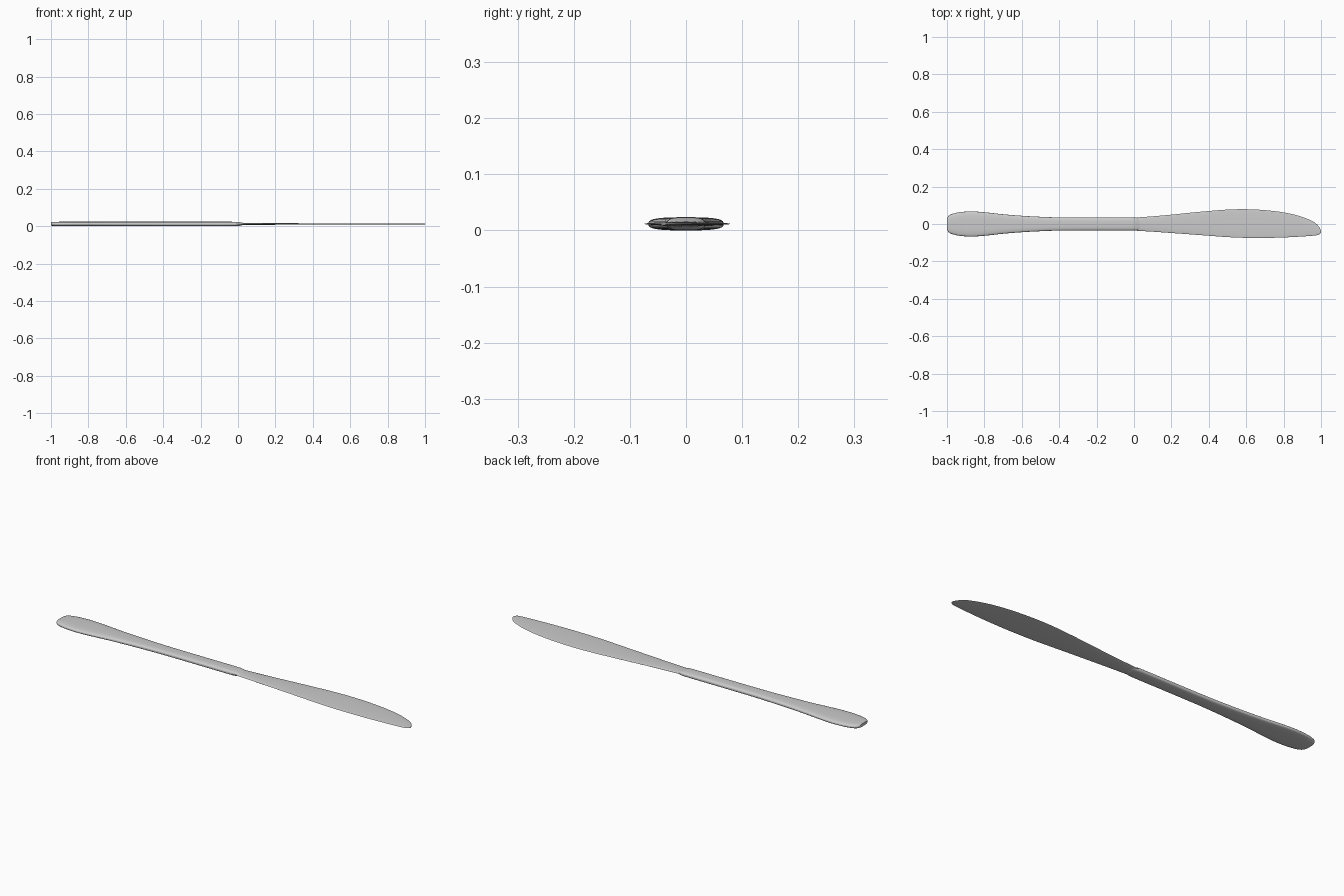
import bpy, bmesh, math

if "Cube" in bpy.data.objects:
    bpy.data.objects.remove(bpy.data.objects["Cube"])

ZC = 0.0118   # mid-plane height of the knife
SIDES = 32


def smooth_stations(pts, steps):
    """Catmull-Rom style resampling of (x, y_low, y_high, half_thickness)."""
    n = len(pts)

    def slope(i, k):
        a, b = pts[max(i - 1, 0)], pts[min(i + 1, n - 1)]
        return (b[k] - a[k]) / (b[0] - a[0])

    out = []
    for i in range(n - 1):
        p, q = pts[i], pts[i + 1]
        d = q[0] - p[0]
        for s in range(steps):
            t = s / steps
            row = [p[0] + d * t]
            for k in (1, 2, 3):
                row.append((2*t**3 - 3*t**2 + 1) * p[k] + (t**3 - 2*t**2 + t) * d * slope(i, k)
                           + (3*t**2 - 2*t**3) * q[k] + (t**3 - t**2) * d * slope(i + 1, k))
            out.append(row)
    out.append(list(pts[-1]))
    return out


def loft(name, pts, power, steps=5):
    """Skin superellipse sections along x and cap both ends."""
    bm = bmesh.new()
    rings = []
    for x, lo, hi, h in smooth_stations(pts, steps):
        ring = []
        for j in range(SIDES):
            a = 2 * math.pi * j / SIDES
            c, s = math.cos(a), math.sin(a)
            y = (lo + hi) / 2 + (hi - lo) / 2 * math.copysign(abs(c) ** (2 / power), c)
            z = ZC + h * math.copysign(abs(s) ** (2 / power), s)
            ring.append(bm.verts.new((x, y, z)))
        rings.append(ring)
    for a, b in zip(rings, rings[1:]):
        for j in range(SIDES):
            k = (j + 1) % SIDES
            bm.faces.new((a[j], a[k], b[k], b[j]))
    bm.faces.new(rings[0])
    bm.faces.new(rings[-1])
    bmesh.ops.recalc_face_normals(bm, faces=bm.faces)
    me = bpy.data.meshes.new(name)
    bm.to_mesh(me)
    bm.free()
    ob = bpy.data.objects.new(name, me)
    bpy.context.collection.objects.link(ob)
    bpy.ops.object.select_all(action='DESELECT')
    ob.select_set(True)
    bpy.context.view_layer.objects.active = ob
    bpy.ops.object.shade_smooth_by_angle(angle=math.radians(40))
    return ob


# Handle: rounded paddle end, slim grip, short shoulder at the blade
handle = [(-1.0, 0.030, 0.0075), (-0.994, 0.041, 0.0098), (-0.98, 0.051, 0.0112),
          (-0.95, 0.060, 0.0118), (-0.91, 0.0655, 0.0118), (-0.86, 0.067, 0.0118),
          (-0.79, 0.062, 0.0118), (-0.70, 0.052, 0.0118), (-0.60, 0.044, 0.0118),
          (-0.50, 0.0385, 0.0118), (-0.40, 0.035, 0.0118), (-0.20, 0.034, 0.0118),
          (-0.01, 0.034, 0.0115), (0.015, 0.032, 0.0085), (0.035, 0.026, 0.0040)]
loft("handle", [(x, -w, w, h) for x, w, h in handle], 3.0)

# Blade: thin, asymmetric, bellied spine sweeping down to a low tip
blade = [(-0.03, -0.032, 0.032, 0.0055), (0.0, -0.035, 0.034, 0.0055),
         (0.10, -0.041, 0.041, 0.0050), (0.20, -0.048, 0.050, 0.0043),
         (0.35, -0.059, 0.065, 0.0036), (0.50, -0.070, 0.077, 0.0031),
         (0.60, -0.074, 0.079, 0.0030), (0.70, -0.0745, 0.074, 0.0030),
         (0.80, -0.072, 0.062, 0.0030), (0.88, -0.068, 0.044, 0.0028),
         (0.94, -0.064, 0.022, 0.0027), (0.97, -0.061, 0.005, 0.0026),
         (0.99, -0.056, -0.016, 0.0024), (1.0, -0.046, -0.034, 0.0018)]
loft("blade", blade, 2.0)
